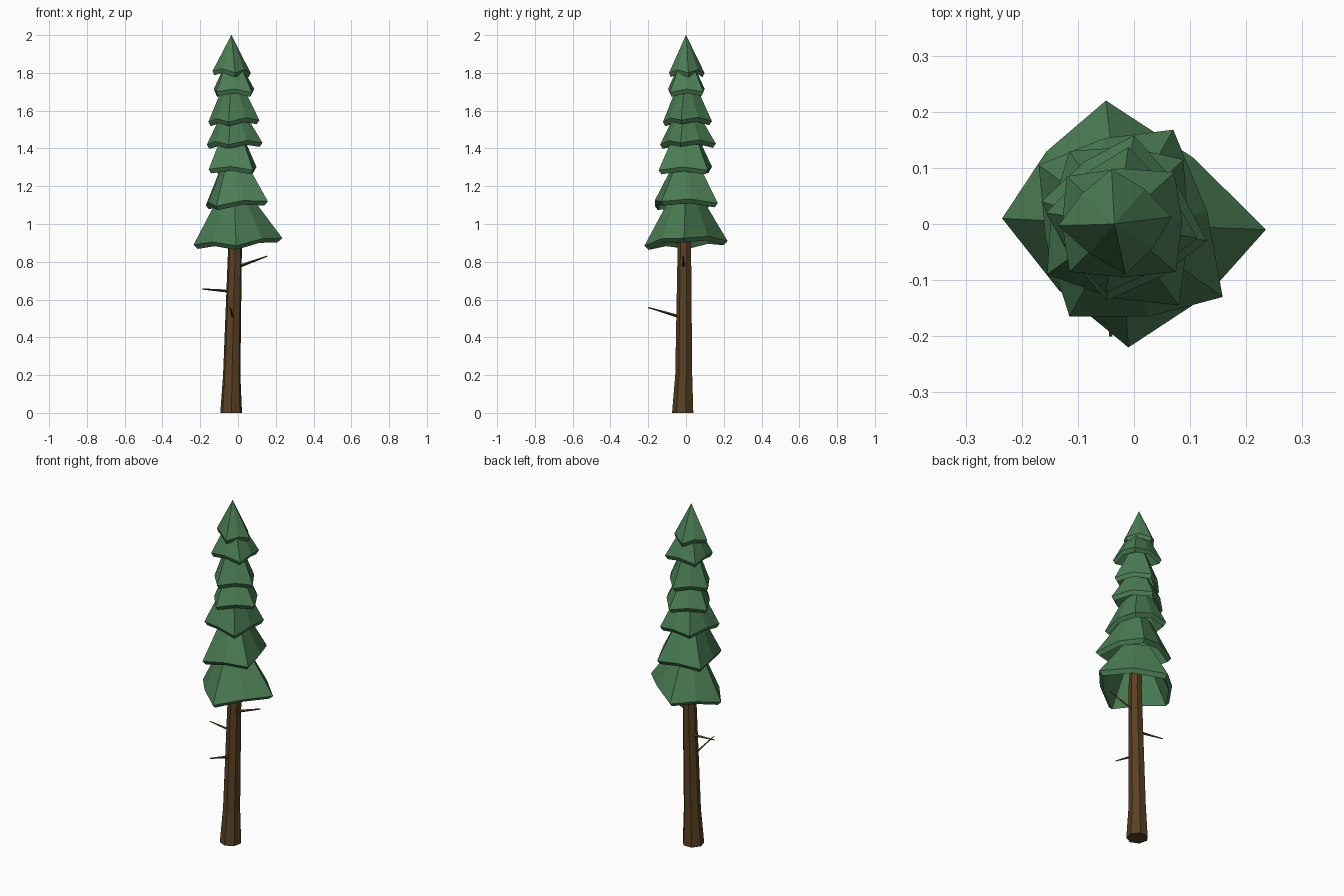
import bpy, bmesh, math
from mathutils import Vector

if "Cube" in bpy.data.objects:
    bpy.data.objects.remove(bpy.data.objects["Cube"])


def material(name, rgb):
    m = bpy.data.materials.new(name)
    m.diffuse_color = (*rgb, 1)
    m.use_nodes = True
    m.node_tree.nodes["Principled BSDF"].inputs["Base Color"].default_value = m.diffuse_color
    return m


GREEN = material("needle green", (0.070, 0.205, 0.088))
BROWN = material("bark brown", (0.100, 0.052, 0.017))


def loft(name, rings, mat, cap_start=True, cap_end=True):
    """Skin a list of equal-length point rings with flat quads."""
    bm = bmesh.new()
    loops = [[bm.verts.new(p) for p in ring] for ring in rings]
    n = len(loops[0])
    for a, b in zip(loops, loops[1:]):
        for i in range(n):
            j = (i + 1) % n
            bm.faces.new((a[i], a[j], b[j], b[i]))
    if cap_start:
        bm.faces.new(loops[0][::-1])
    if cap_end:
        bm.faces.new(loops[-1])
    bmesh.ops.remove_doubles(bm, verts=bm.verts, dist=1e-5)
    bmesh.ops.recalc_face_normals(bm, faces=bm.faces)
    me = bpy.data.meshes.new(name)
    bm.to_mesh(me)
    bm.free()
    me.materials.append(mat)
    ob = bpy.data.objects.new(name, me)
    bpy.context.collection.objects.link(ob)
    return ob


def tier(name, corners, centre, top_z, top_scale):
    """Foliage skirt: four drooping corners, raised midpoints, thick hem, hollow below."""
    c = Vector((*centre, 0))
    pts = [Vector(p) for p in corners]
    hem = []
    for a, b in zip(pts, pts[1:] + pts[:1]):
        m = (a + b) / 2
        mid = c + (Vector((m.x, m.y, 0)) - c) * 1.12
        mid.z = m.z + 0.017
        hem += [a, mid]

    def ring(scale, z=None, dz=0.0):
        return [Vector((c.x + (p.x - c.x) * scale, c.y + (p.y - c.y) * scale,
                        p.z + dz if z is None else z)) for p in hem]

    loft(name, [ring(max(top_scale - 0.08, 0.03), top_z - 0.02), ring(0.9, dz=-0.022),
                hem, ring(top_scale, top_z)], GREEN)


# Trunk: seven-sided, flared at the foot
def trunk_ring(x, y, r, z):
    return [(x + r * math.cos(math.tau * i / 7 + 0.25),
             y + r * math.sin(math.tau * i / 7 + 0.25), z) for i in range(7)]


loft("trunk", [trunk_ring(-0.036, -0.015, 0.059, 0), trunk_ring(-0.033, -0.01, 0.047, 0.2),
               trunk_ring(-0.015, -0.007, 0.037, 0.9), trunk_ring(-0.02, 0, 0.033, 1.1)], BROWN)


# Dead twigs on the bare trunk
def twig(name, start, end):
    a, b = Vector(start), Vector(end)
    q = (b - a).to_track_quat('Z', 'Y')
    rings = [[p + q @ Vector((r * math.cos(k * math.tau / 4), r * math.sin(k * math.tau / 4), 0))
              for k in range(4)] for p, r in ((a, 0.009), (b, 0.003))]
    loft(name, rings, BROWN)


twig("twig_right", (-0.01, -0.012, 0.77), (0.155, -0.015, 0.83))
twig("twig_left", (-0.03, 0.0, 0.643), (-0.19, 0.01, 0.656))
twig("twig_front", (-0.025, -0.02, 0.505), (-0.042, -0.2, 0.558))

# Foliage tiers, bottom to top: corners, centre, top height, top scale
tiers = [
    ([(.235, -.01, .925), (-.05, .22, .91), (-.235, .01, .89), (-.01, -.22, .885)],
     (-.025, 0), 1.14, .38),
    ([(.158, -.13, 1.12), (.07, .168, 1.11), (-.17, .105, 1.10), (-.115, -.165, 1.095)],
     (-.025, 0), 1.31, .42),
    ([(.08, -.145, 1.285), (.088, .115, 1.285), (-.115, .13, 1.29), (-.155, -.09, 1.29)],
     (-.03, 0), 1.45, .5),
    ([(.13, -.03, 1.43), (.0, .158, 1.425), (-.165, .04, 1.42), (-.05, -.137, 1.42)],
     (-.03, 0), 1.57, .47),
    ([(.113, -.025, 1.55), (-.01, .137, 1.545), (-.157, .02, 1.54), (-.05, -.122, 1.54)],
     (-.03, 0), 1.72, .42),
    ([(.075, -.085, 1.695), (.072, .092, 1.70), (-.12, .085, 1.695), (-.115, -.085, 1.70)],
     (-.03, 0), 1.83, .46),
    ([(.067, .013, 1.80), (-.04, .098, 1.80), (-.135, -.003, 1.81), (-.015, -.09, 1.80)],
     (-.035, 0), 2.0, .004),
]
for i, t in enumerate(tiers, 1):
    tier(f"foliage_tier_{i}", *t)
